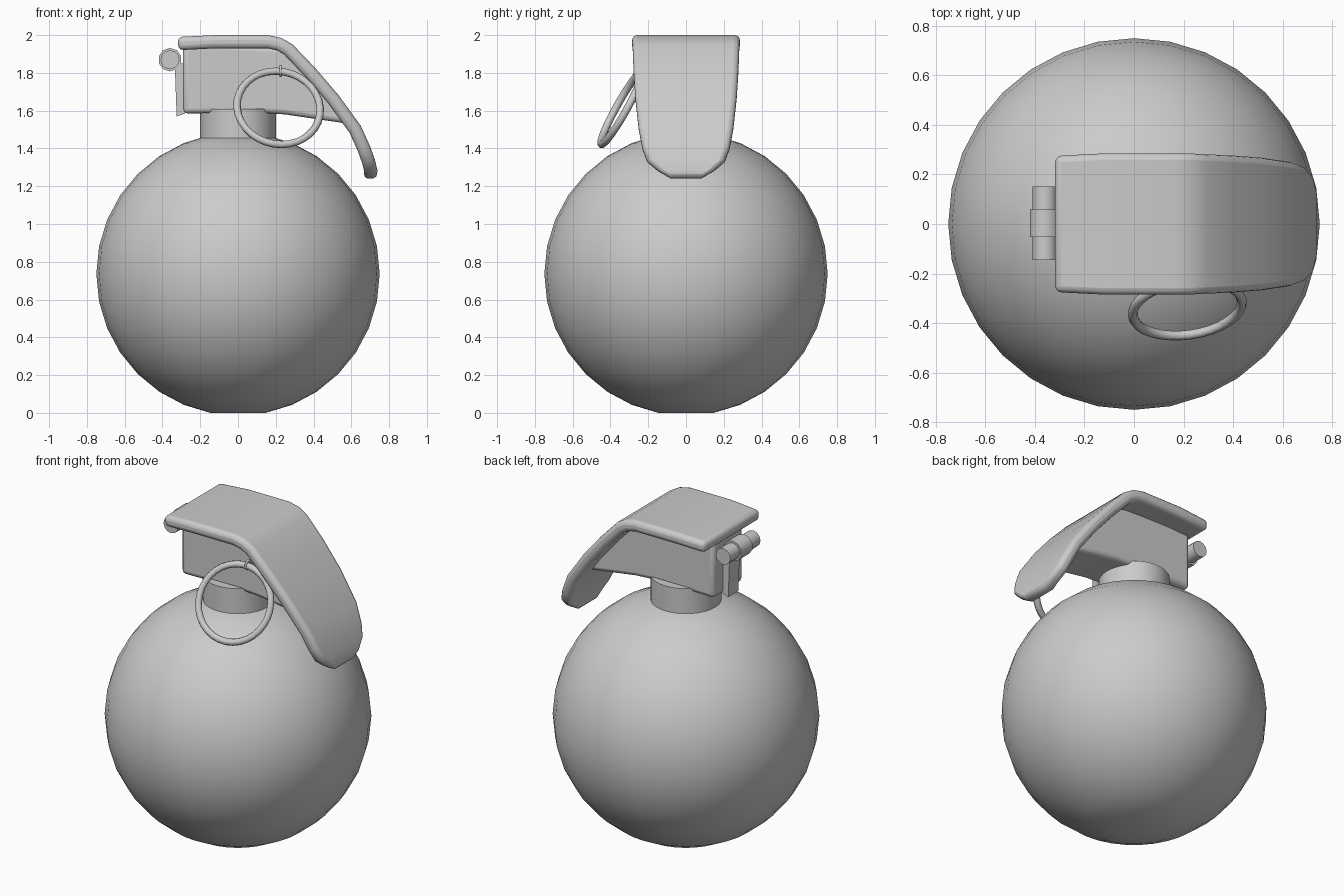
import bpy, bmesh, math
from mathutils import Vector

if "Cube" in bpy.data.objects:
    bpy.data.objects.remove(bpy.data.objects["Cube"])


def finish(ob, angle=40):
    bpy.ops.object.select_all(action='DESELECT')
    ob.select_set(True)
    bpy.context.view_layer.objects.active = ob
    bpy.ops.object.shade_smooth_by_angle(angle=math.radians(angle))
    return ob


def from_bmesh(name, bm, bevel=0, angle=40, segments=3):
    bmesh.ops.recalc_face_normals(bm, faces=bm.faces)
    me = bpy.data.meshes.new(name)
    bm.to_mesh(me)
    bm.free()
    ob = bpy.data.objects.new(name, me)
    bpy.context.collection.objects.link(ob)
    if bevel:
        b = ob.modifiers.new("bevel", 'BEVEL')
        b.width, b.segments = bevel, segments
        b.limit_method, b.angle_limit = 'ANGLE', math.radians(50)
    return finish(ob, angle)


def prism(name, profile, half_width, bevel=0):
    """Extrude an x-z outline along y."""
    bm = bmesh.new()
    f = bm.faces.new([bm.verts.new((x, -half_width, z)) for x, z in profile])
    g = bmesh.ops.extrude_face_region(bm, geom=[f])["geom"]
    for v in g:
        if isinstance(v, bmesh.types.BMVert):
            v.co.y = half_width
    return from_bmesh(name, bm, bevel)


def cylinder(name, r, depth, loc, rot=(0, 0, 0), sides=32):
    bpy.ops.mesh.primitive_cylinder_add(vertices=sides, radius=r, depth=depth,
                                        location=loc, rotation=rot)
    bpy.context.object.name = name
    return finish(bpy.context.object, 50)


def torus(name, major, minor, loc, rot, seg=32, minor_seg=8):
    bpy.ops.mesh.primitive_torus_add(major_radius=major, minor_radius=minor,
                                     major_segments=seg, minor_segments=minor_seg,
                                     location=loc, rotation=rot)
    bpy.context.object.name = name
    return finish(bpy.context.object, 80)


# Round body with a flattened base
R = 0.75
base = R * math.cos(math.pi / 16)
bm = bmesh.new()
bmesh.ops.create_uvsphere(bm, u_segments=32, v_segments=16, radius=R)
for v in bm.verts:
    v.co.z = max(v.co.z, -base) + base
from_bmesh("body", bm)

# Neck and head block
cylinder("neck", 0.2, 0.2, (0, 0, 1.51))
prism("head_block", [(-0.29, 1.585), (0.1, 1.59), (0.25, 1.58), (0.42, 1.555), (0.59, 1.53),
                     (0.57, 1.62), (0.28, 1.93), (-0.29, 1.96)], 0.145, 0.025)

# Lever: outer centre line (x, z, half width), thickened inward
stations = [(-0.32, 1.99, 0.275), (-0.12, 2.0, 0.285), (0.16, 2.0, 0.285), (0.23, 1.985, 0.285),
            (0.29, 1.95, 0.282), (0.41, 1.825, 0.277), (0.53, 1.685, 0.268), (0.65, 1.52, 0.25),
            (0.70, 1.41, 0.23), (0.725, 1.34, 0.205), (0.738, 1.285, 0.15), (0.735, 1.24, 0.08)]
bm = bmesh.new()
rings = []
for i, (x, z, w) in enumerate(stations):
    a, b = stations[max(i - 1, 0)], stations[min(i + 1, len(stations) - 1)]
    t = Vector((b[0] - a[0], b[1] - a[1])).normalized()
    if i == len(stations) - 1:
        t = Vector((0, -1))
    ix, iz = x + t.y * 0.07, z - t.x * 0.07
    rings.append([bm.verts.new(c) for c in
                  ((x, -w, z), (x, w, z), (ix, w, iz), (ix, -w, iz))])
for p, q in zip(rings, rings[1:]):
    for k in range(4):
        n = (k + 1) % 4
        bm.faces.new((p[k], p[n], q[n], q[k]))
bm.faces.new(rings[0])
bm.faces.new(rings[-1])
from_bmesh("lever", bm, 0.026, 60)

# Hinge pin, its barrel and the strap below
side = (math.pi / 2, 0, 0)
cylinder("hinge_pin", 0.05, 0.295, (-0.36, 0.003, 1.87), side, 12)
cylinder("hinge_barrel", 0.062, 0.11, (-0.36, 0.003, 1.87), side, 10)
prism("hinge_strap", [(-0.335, 1.85), (-0.325, 1.57), (-0.28, 1.585), (-0.28, 1.85)], 0.05)

# Pull ring hanging from a small eye on the safety pin
torus("pull_ring", 0.222, 0.02, (0.215, -0.34, 1.615),
      (math.radians(61), 0, math.radians(8)))
torus("pin_eye", 0.026, 0.007, (0.225, -0.22, 1.81), (0, math.pi / 2, 0), 16, 6)
cylinder("safety_pin", 0.01, 0.12, (0.225, -0.14, 1.81), side, 8)
